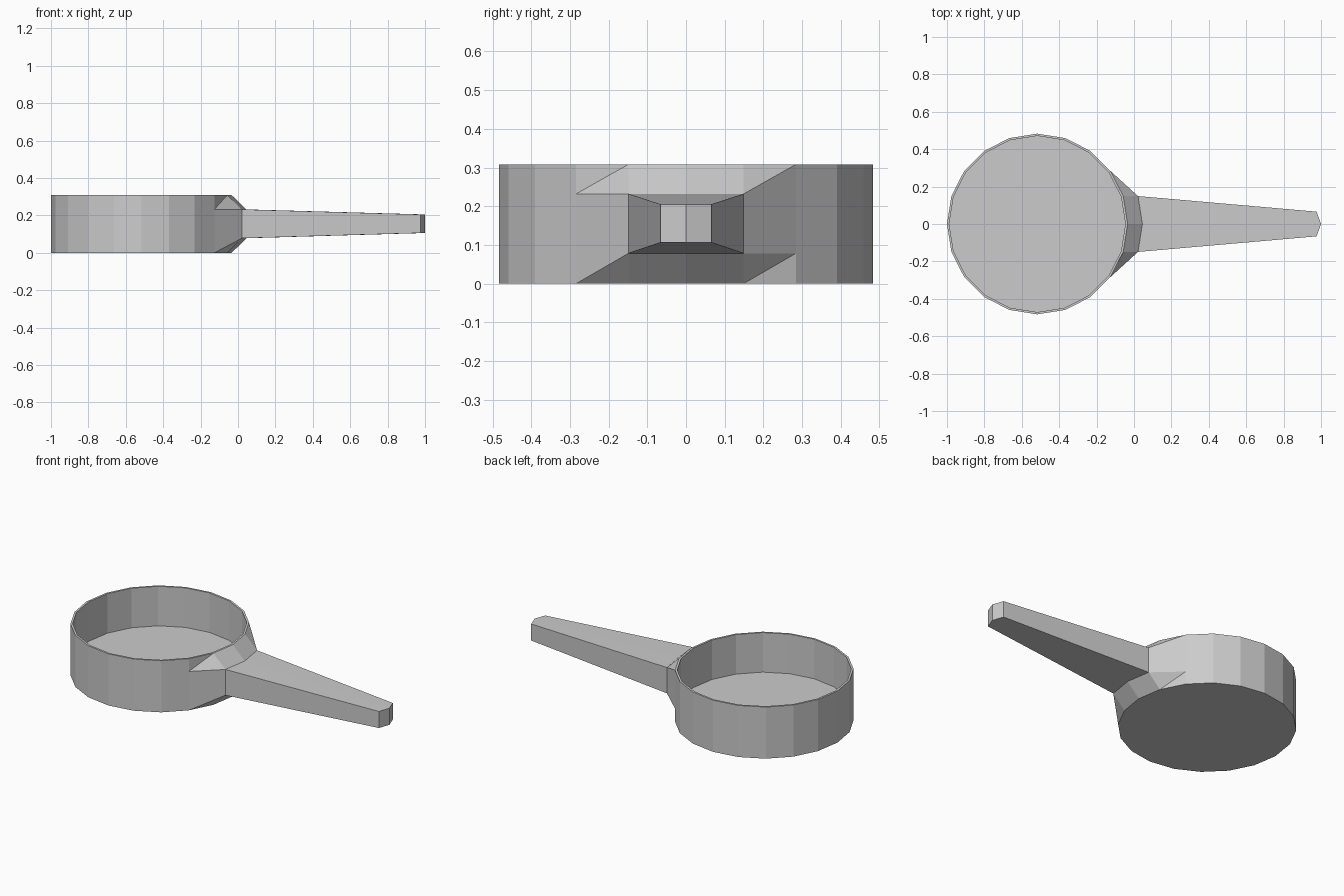
import bpy, bmesh
from math import cos, sin, tau

if "Cube" in bpy.data.objects:
    bpy.data.objects.remove(bpy.data.objects["Cube"])

N, CX, R, R_IN, H = 20, -0.517, 0.483, 0.471, 0.308
FLOOR = 0.072
ROWS = [0, 0.078, 0.232, H]
HANDLE_COLS = (N - 1, 0, 1)      # columns facing +x
bm = bmesh.new()


def ring(r, z):
    return [bm.verts.new((CX + r * cos(tau * k / N), r * sin(tau * k / N), z))
            for k in range(N)]


def bridge(lo, hi, split=False, skip=()):
    for k in range(N):
        if k in skip:
            continue
        a, b, c, d = lo[k], lo[(k + 1) % N], hi[(k + 1) % N], hi[k]
        if split:
            bm.faces.new((a, b, c))
            bm.faces.new((a, c, d))
        else:
            bm.faces.new((a, b, c, d))


# outer wall, with the handle root pulled out of the middle rows
rows = [ring(R, z) for z in ROWS]
for row in rows[1:3]:
    for k in HANDLE_COLS:
        row[k].co.x += 0.079
bridge(rows[0], rows[1], split=True)
bridge(rows[1], rows[2], skip=(N - 1, 0))
bridge(rows[2], rows[3], split=True)
bm.faces.new(rows[0][::-1])

# rim, inner wall and pan floor
rim, floor = ring(R_IN, H), ring(R_IN, FLOOR)
bridge(rows[3], rim)
bridge(rim, floor)
bm.faces.new(floor)

# tapered handle
tip = [[bm.verts.new((x, y, z)) for x, y in ((0.976, -0.066), (1, 0), (0.976, 0.066))]
       for z in (0.106, 0.205)]
root = [[rows[i][k] for k in HANDLE_COLS] for i in (1, 2)]
for i in range(2):
    bm.faces.new((root[1][i], tip[1][i], tip[1][i + 1], root[1][i + 1]))
    bm.faces.new((root[0][i], root[0][i + 1], tip[0][i + 1], tip[0][i]))
    bm.faces.new((tip[0][i], tip[0][i + 1], tip[1][i + 1], tip[1][i]))
for i in (0, 2):
    bm.faces.new((root[0][i], tip[0][i], tip[1][i], root[1][i]))

bmesh.ops.recalc_face_normals(bm, faces=bm.faces[:])
mesh = bpy.data.meshes.new("saucepan")
bm.to_mesh(mesh)
bm.free()
bpy.context.collection.objects.link(bpy.data.objects.new("saucepan", mesh))
